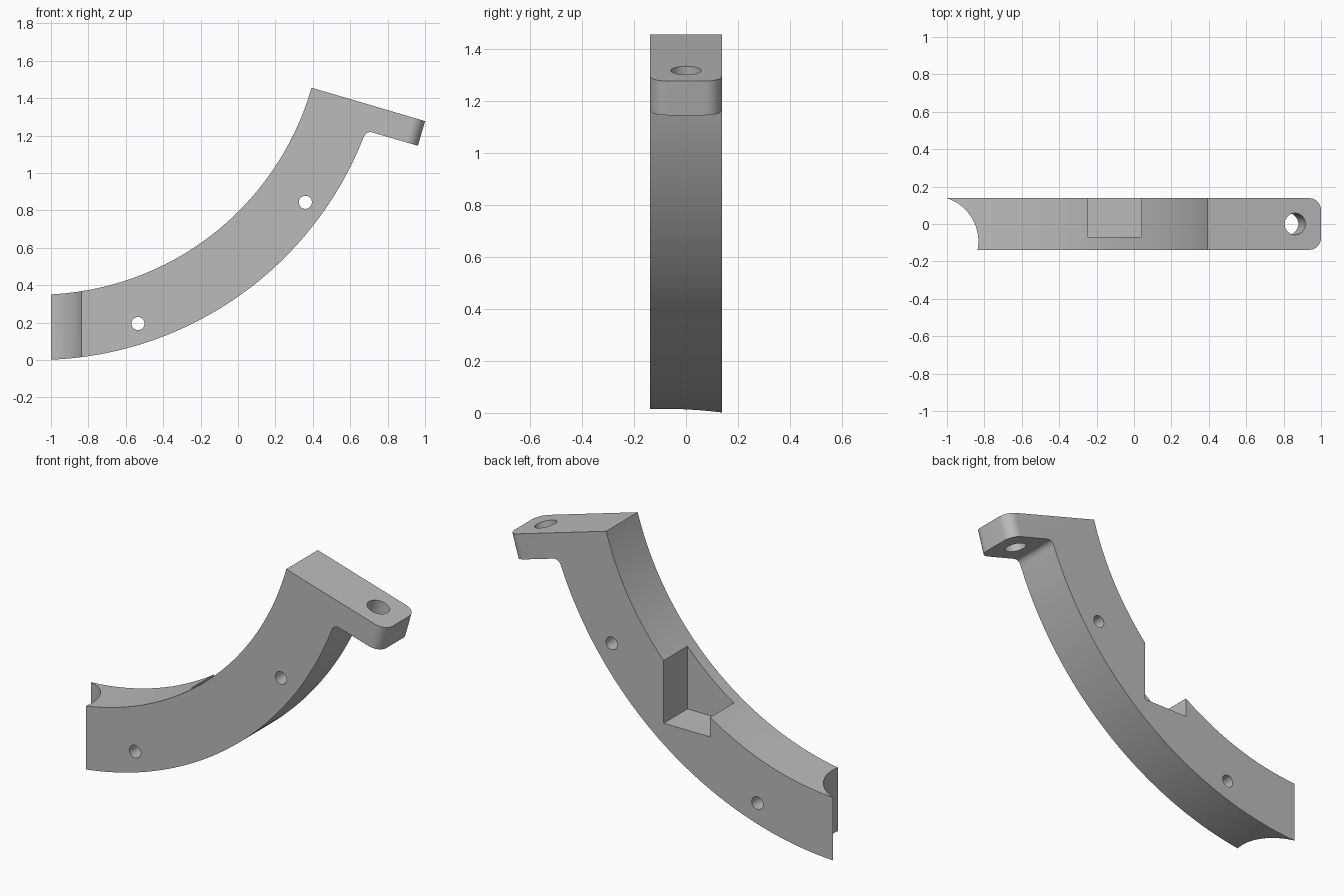
import bpy, bmesh, math
from mathutils import Matrix, Vector

cube = bpy.data.objects.get("Cube")
if cube:
    bpy.data.objects.remove(cube, do_unlink=True)

HALF = 0.138                     # half the thickness along y
CX, CZ = -1.075, 1.876           # centre of both arcs
R_OUT, R_IN = 1.876, 1.527


def arc(radius, x0, x1, steps):
    """Points on the lower arc from x0 to x1."""
    a0, a1 = (math.asin((x - CX) / radius) for x in (x0, x1))
    angles = [a0 + (a1 - a0) * i / steps for i in range(steps + 1)]
    return [(CX + radius * math.sin(a), CZ - radius * math.cos(a)) for a in angles]


def fillet(p, q, r, steps):
    """Soft inner corner from p to r around q."""
    p, q, r = Vector(p), Vector(q), Vector(r)
    ts = [i / steps for i in range(1, steps + 1)]
    return [tuple(p * (1 - t) ** 2 + q * 2 * t * (1 - t) + r * t * t) for t in ts]


def make_object(name, bm):
    mesh = bpy.data.meshes.new(name)
    bm.to_mesh(mesh)
    bm.free()
    obj = bpy.data.objects.new(name, mesh)
    bpy.context.collection.objects.link(obj)
    return obj


def cylinder(name, centre, radius, depth, rotation, sides):
    bm = bmesh.new()
    bmesh.ops.create_cone(bm, cap_ends=True, segments=sides, radius1=radius,
                          radius2=radius, depth=depth,
                          matrix=Matrix.Translation(centre) @ rotation)
    return make_object(name, bm)


def box(name, low, high):
    low, high = Vector(low), Vector(high)
    bm = bmesh.new()
    bmesh.ops.create_cube(bm, size=1, matrix=Matrix.Translation((low + high) / 2)
                          @ Matrix.Diagonal((*(high - low), 1)))
    return make_object(name, bm)


# Side profile: outer arc, fillet, flange, inner arc
tip_top, tip_low = (1.0, 1.277), (0.962, 1.1455)
profile = arc(R_OUT, -1.02, 0.671, 56)
profile += fillet(profile[-1], (0.685, 1.227), (0.722, 1.2155), 7)
profile += [tip_low, tip_top]
profile += arc(R_IN, 0.393, -1.02, 56)

bm = bmesh.new()
face = bm.faces.new([bm.verts.new((x, -HALF, z)) for x, z in profile])
side = bmesh.ops.extrude_face_region(bm, geom=[face])
bmesh.ops.translate(bm, vec=(0, 2 * HALF, 0),
                    verts=[v for v in side["geom"] if isinstance(v, bmesh.types.BMVert)])
bmesh.ops.recalc_face_normals(bm, faces=bm.faces)

# Rounded corners at the free end of the flange
corners = [e for e in bm.edges
           if all(v.co.x > 0.95 for v in e.verts)
           and abs(e.verts[0].co.y - e.verts[1].co.y) < 0.01]
bmesh.ops.bevel(bm, geom=corners, offset=0.065, offset_type="OFFSET",
                segments=10, profile=0.5, affect="EDGES")
bracket = make_object("curved_bracket", bm)

# Cutters: end hollow, back pocket, side holes, flange hole
across = Matrix.Rotation(math.pi / 2, 4, "X")
tilt = Matrix.Rotation(math.atan2(tip_top[0] - tip_low[0], tip_top[1] - tip_low[1]), 4, "Y")
cutters = [
    cylinder("end_hollow_cutter", (CX, -0.093, 0.2), 0.243, 2, Matrix(), 96),
    box("pocket_cutter", (-0.245, -0.07, 0.485), (0.04, 0.4, 1.2)),
    cylinder("flange_hole_cutter", (0.843, 0, 1.255), 0.058, 0.4, tilt, 40),
]
for label, x, z in (("lower", -0.535, 0.195), ("upper", 0.36, 0.843)):
    cutters.append(cylinder(label + "_hole_cutter", (x, 0, z), 0.035, 1, across, 32))

for cutter in cutters:
    cutter.hide_render = True
    mod = bracket.modifiers.new(cutter.name, "BOOLEAN")
    mod.operation, mod.solver, mod.object = "DIFFERENCE", "EXACT", cutter

# Bake the cuts and drop the cutters
bpy.context.view_layer.update()
graph = bpy.context.evaluated_depsgraph_get()
cut_mesh = bpy.data.meshes.new_from_object(bracket.evaluated_get(graph))
bracket.modifiers.clear()
bracket.data = cut_mesh
for cutter in cutters:
    bpy.data.objects.remove(cutter, do_unlink=True)

# Plain grey material
grey = bpy.data.materials.new("plain_grey")
grey.use_nodes = True
colour = (0.5, 0.5, 0.5, 1)
grey.diffuse_color = colour
grey.node_tree.nodes["Principled BSDF"].inputs["Base Color"].default_value = colour
bracket.data.materials.clear()
bracket.data.materials.append(grey)

bpy.ops.object.select_all(action="DESELECT")
bracket.select_set(True)
bpy.context.view_layer.objects.active = bracket
bpy.ops.object.shade_smooth_by_angle(angle=math.radians(30))
